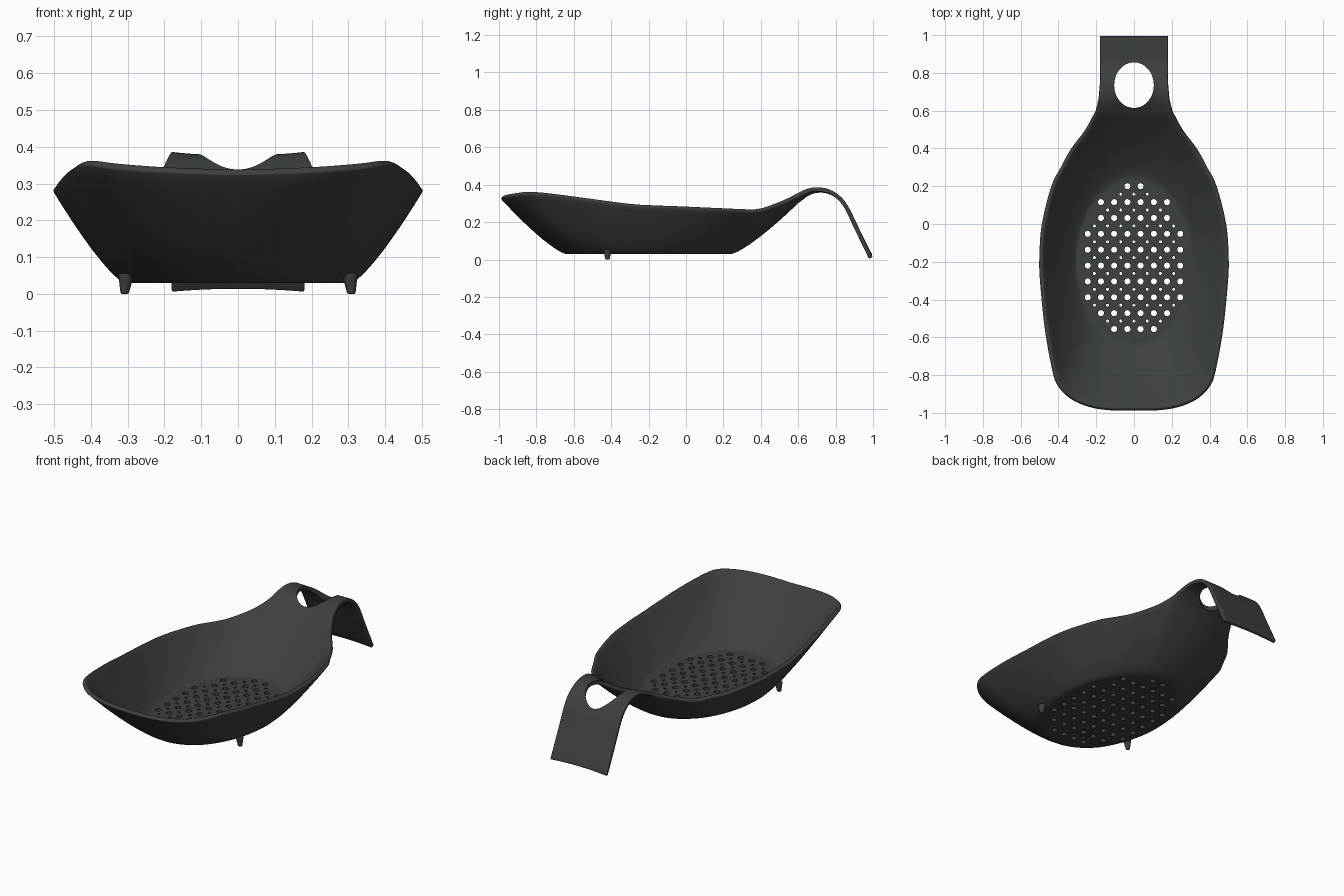
import bpy, bmesh, math
from mathutils import Vector

cube = bpy.data.objects.get("Cube")
if cube:
    bpy.data.objects.remove(cube, do_unlink=True)

mat = bpy.data.materials.new("charcoal_plastic")
mat.use_nodes = True
colour = (0.045, 0.053, 0.051, 1)
mat.diffuse_color = colour
bsdf = mat.node_tree.nodes["Principled BSDF"]
bsdf.inputs["Base Color"].default_value = colour
bsdf.inputs["Roughness"].default_value = 0.6

CENTRE = Vector((0, -0.2, 0.03))


def spline(points, steps):
    """Smooth curve through the points."""
    p = [Vector(q) for q in points]
    p = [2 * p[0] - p[1]] + p + [2 * p[-1] - p[-2]]
    out = []
    for a, b, c, d in zip(p, p[1:], p[2:], p[3:]):
        for s in range(steps):
            t = s / steps
            out.append(0.5 * (2 * b + (c - a) * t + (2 * a - 5 * b + 4 * c - d) * t * t
                              + (3 * b - a - 3 * c + d) * t ** 3))
    return out + [p[-2]]


def new_object(name, bm):
    mesh = bpy.data.meshes.new(name)
    bm.to_mesh(mesh)
    bm.free()
    obj = bpy.data.objects.new(name, mesh)
    bpy.context.collection.objects.link(obj)
    mesh.materials.append(mat)
    return obj


def activate(obj):
    bpy.ops.object.select_all(action='DESELECT')
    obj.select_set(True)
    bpy.context.view_layer.objects.active = obj


# Half of the bowl rim, from the front lip round to the neck
rim = spline([(0, -0.99, 0.325), (0.13, -0.988, 0.328), (0.24, -0.97, 0.333),
              (0.34, -0.925, 0.341), (0.41, -0.85, 0.35), (0.44, -0.75, 0.345),
              (0.475, -0.55, 0.32), (0.5, -0.3, 0.288), (0.503, -0.17, 0.28),
              (0.49, 0, 0.273), (0.44, 0.2, 0.263), (0.39, 0.3, 0.258),
              (0.335, 0.4, 0.258), (0.26, 0.5, 0.29), (0.205, 0.6, 0.335)], 4)
side_count = len(rim) - 1
ACROSS = 10
rim[0].x = 0
for k in range(1, ACROSS + 1):
    u = 1 - k / ACROSS
    rim.append(Vector((0.205 * u, 0.6, 0.302 + 0.033 * u * u)))

bm = bmesh.new()


def floor_point(p):
    d = Vector((p.x, p.y - CENTRE.y, 0)).normalized()
    r = 1 / math.sqrt((d.x / 0.31) ** 2 + (d.y / 0.445) ** 2)
    return CENTRE + d * r


def skin(upper, lower):
    for a, b, c, d in zip(upper, upper[1:], lower[1:], lower):
        bm.faces.new((a, b, c, d))


# Flat floor and curved wall
middle = bm.verts.new(CENTRE)
inner = [bm.verts.new(CENTRE.lerp(floor_point(p), 0.96)) for p in rim]
for a, b in zip(inner, inner[1:]):
    bm.faces.new((middle, a, b))
RINGS = 12
previous = inner
for j in range(RINGS + 1):
    t = j / RINGS
    ring = []
    for p in rim:
        q = floor_point(p).lerp(p, t)
        q.z = CENTRE.z + (p.z - CENTRE.z) * t ** 1.27
        ring.append(bm.verts.new(q))
    skin(ring, previous)
    previous = ring

# Arched handle continuing from the neck: half width, y, z, edge lift
path = spline([(0.205, 0.6, 0.302, 0.033), (0.19, 0.66, 0.34, 0.02),
               (0.184, 0.71, 0.354, 0.01), (0.18, 0.76, 0.35, 0.004),
               (0.18, 0.81, 0.322, 0), (0.18, 0.85, 0.27, 0),
               (0.18, 0.9, 0.168, -0.003), (0.18, 0.978, 0.012, -0.008)], 5)
row = previous[side_count:]
for w, y, z, lift in path[1:]:
    nxt = []
    for k in range(ACROSS + 1):
        u = 1 - k / ACROSS
        nxt.append(bm.verts.new((w * u, y, z + lift * u * u)))
    skin(nxt, row)
    row = nxt
bmesh.ops.recalc_face_normals(bm, faces=bm.faces)
bm.faces.ensure_lookup_table()
if bm.faces[0].normal.z < 0:
    bmesh.ops.reverse_faces(bm, faces=bm.faces)
scoop = new_object("strainer_scoop", bm)

mirror = scoop.modifiers.new("mirror", 'MIRROR')
mirror.use_clip = True
shell = scoop.modifiers.new("shell", 'SOLIDIFY')
shell.thickness = 0.022
shell.offset = 1
rounding = scoop.modifiers.new("soft_rim", 'BEVEL')
rounding.width = 0.005
rounding.segments = 2
rounding.limit_method = 'ANGLE'
rounding.angle_limit = math.radians(60)

# Drain holes: large rows with small ones between, plus the hanging hole
bm = bmesh.new()


def cutter(x, y, z, r, depth, sides, stretch=1):
    made = bmesh.ops.create_cone(bm, cap_ends=True, segments=sides,
                                 radius1=r, radius2=r, depth=depth)["verts"]
    for v in made:
        v.co = Vector((v.co.x + x, v.co.y * stretch + y, v.co.z + z))


counts = [1, 3, 3, 4, 4, 4, 4, 4, 3, 2]
PITCH = 0.07
for i, n in enumerate(counts):
    y = 0.2 - 0.084 * i
    for k in range(2 * n):
        cutter((k - n + 0.5) * PITCH, y, 0.04, 0.016, 0.08, 14)
    if i + 1 < len(counts):
        m = max(1, min(n, counts[i + 1], 4) - (n == counts[i + 1]) * (n < 4))
        m = min(m, 3)
        for k in range(-m, m + 1):
            cutter(k * PITCH, y - 0.042, 0.04, 0.008, 0.08, 10)
cutter(0, 0.735, 0.3, 0.105, 0.4, 40, 1.15)
holes = new_object("hole_cutter", bm)
holes.hide_render = True
cut = scoop.modifiers.new("holes", 'BOOLEAN')
cut.operation = 'DIFFERENCE'
cut.solver = 'EXACT'
cut.object = holes

activate(scoop)
for name in [m.name for m in scoop.modifiers]:
    bpy.ops.object.modifier_apply(modifier=name)
bpy.data.objects.remove(holes, do_unlink=True)
bpy.ops.object.shade_smooth_by_angle(angle=math.radians(48))

# Two small feet under the front of the bowl
for side, label in ((1, "left"), (-1, "right")):
    bm = bmesh.new()
    bmesh.ops.create_cone(bm, cap_ends=True, segments=16, radius1=0.011,
                          radius2=0.022, depth=0.055)
    for v in bm.verts:
        v.co.x += side * (0.306 - 0.08 * v.co.z)
        v.co.y -= 0.42
        v.co.z += 0.0275
    foot = new_object(label + "_foot", bm)
    bevel = foot.modifiers.new("round_tip", 'BEVEL')
    bevel.width = 0.004
    bevel.segments = 2
    bevel.limit_method = 'ANGLE'
    activate(foot)
    bpy.ops.object.shade_smooth_by_angle(angle=math.radians(40))
